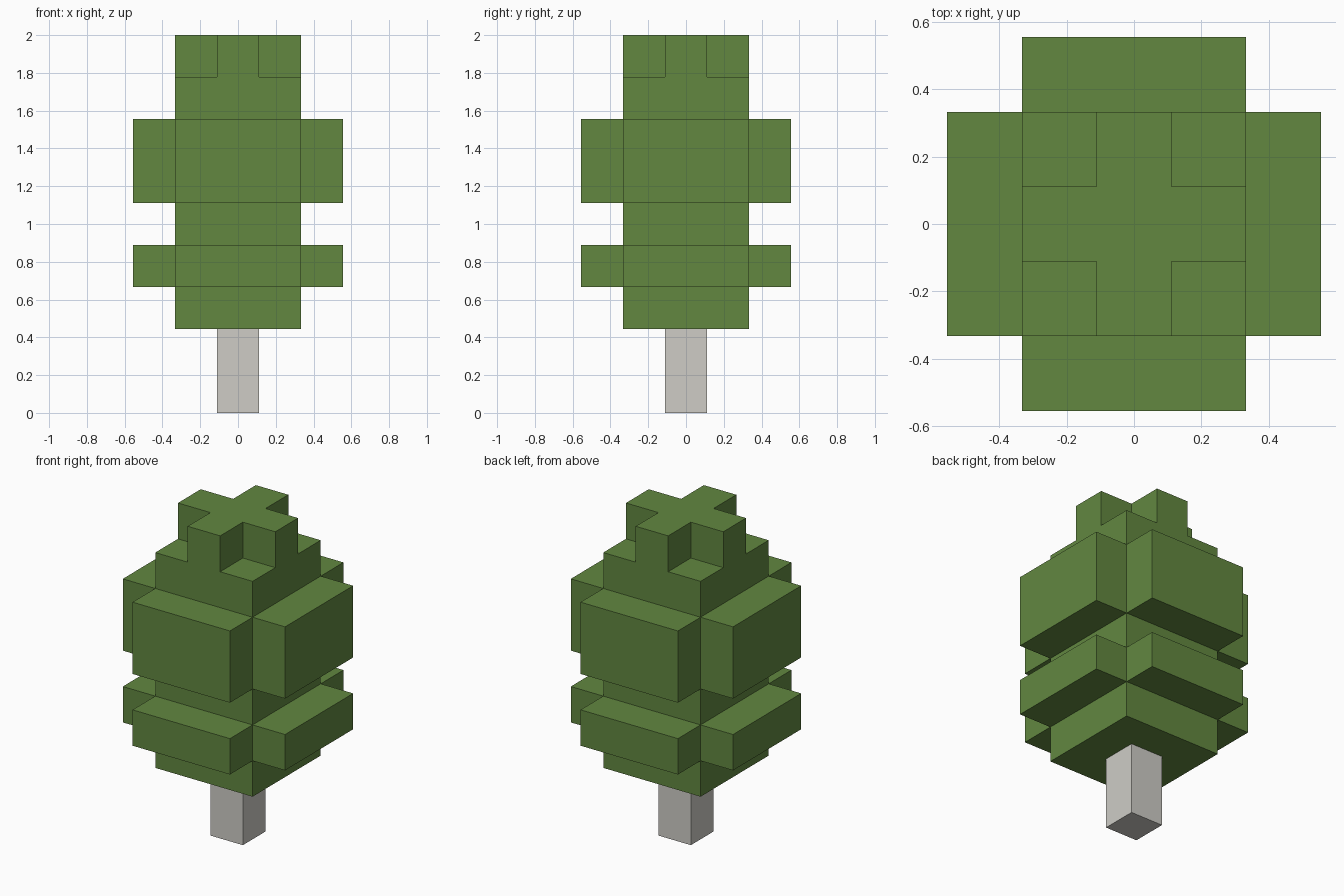
import bpy
import bmesh
import math
from mathutils import Vector

default = bpy.data.objects.get("Cube")
if default:
    bpy.data.objects.remove(default, do_unlink=True)

U = 2 / 9                       # block size
TRUNK_TOP = 2 * U


def make_material(name, rgb):
    mat = bpy.data.materials.new(name)
    mat.use_nodes = True
    mat.diffuse_color = (*rgb, 1)
    mat.node_tree.nodes["Principled BSDF"].inputs["Base Color"].default_value = (*rgb, 1)
    return mat


def make_object(name, bm, mat):
    bmesh.ops.recalc_face_normals(bm, faces=bm.faces[:])
    mesh = bpy.data.meshes.new(name)
    bm.to_mesh(mesh)
    bm.free()
    mesh.materials.append(mat)
    obj = bpy.data.objects.new(name, mesh)
    bpy.context.scene.collection.objects.link(obj)


def extrude(bm, faces, offset):
    """Push a group of faces out and return the moved faces."""
    geom = bmesh.ops.extrude_face_region(bm, geom=faces)["geom"]
    verts = [g for g in geom if isinstance(g, bmesh.types.BMVert)]
    bmesh.ops.translate(bm, verts=verts, vec=offset)
    return [g for g in geom if isinstance(g, bmesh.types.BMFace)]


def block_column(segments, z, heights):
    """Square column of stacked layers, with its top faces."""
    bm = bmesh.new()
    bmesh.ops.create_grid(bm, x_segments=segments, y_segments=segments, size=segments * U / 2)
    bmesh.ops.translate(bm, verts=bm.verts[:], vec=(0, 0, z))
    top = bm.faces[:]
    for h in heights:
        top = extrude(bm, top, Vector((0, 0, h)))
    return bm, top


green = make_material("leaf green", (0.122, 0.245, 0.051))
grey = make_material("pale grey bark", (0.62, 0.605, 0.565))

# Trunk
trunk, _ = block_column(1, 0, [TRUNK_TOP])
make_object("trunk", trunk, grey)

# Foliage core, one layer per change of outline
foliage, top = block_column(3, TRUNK_TOP, [U, U, U, 2 * U, U])

# Plus-shaped crown
plus = [f for f in top if min(abs(c) for c in f.calc_center_median().xy) < U / 2]
extrude(foliage, plus, Vector((0, 0, U)))

# Branch blocks on all four sides of two layers, with open corners between
for level in (1.5, 4):
    z = TRUNK_TOP + level * U
    for side in range(4):
        angle = side * math.pi / 2
        out = Vector((round(math.cos(angle)), round(math.sin(angle)), 0))
        band = []
        for face in foliage.faces:
            c = face.calc_center_median()
            on_core = abs(c.dot(out) - 1.5 * U) < 0.01 and c.xy.length < 2 * U
            if on_core and abs(c.z - z) < U / 4:
                band.append(face)
        extrude(foliage, band, out * U)

# Merge flat neighbours into clean faces
bmesh.ops.recalc_face_normals(foliage, faces=foliage.faces[:])
bmesh.ops.dissolve_limit(foliage, angle_limit=0.01, verts=foliage.verts[:], edges=foliage.edges[:])
make_object("foliage", foliage, green)
